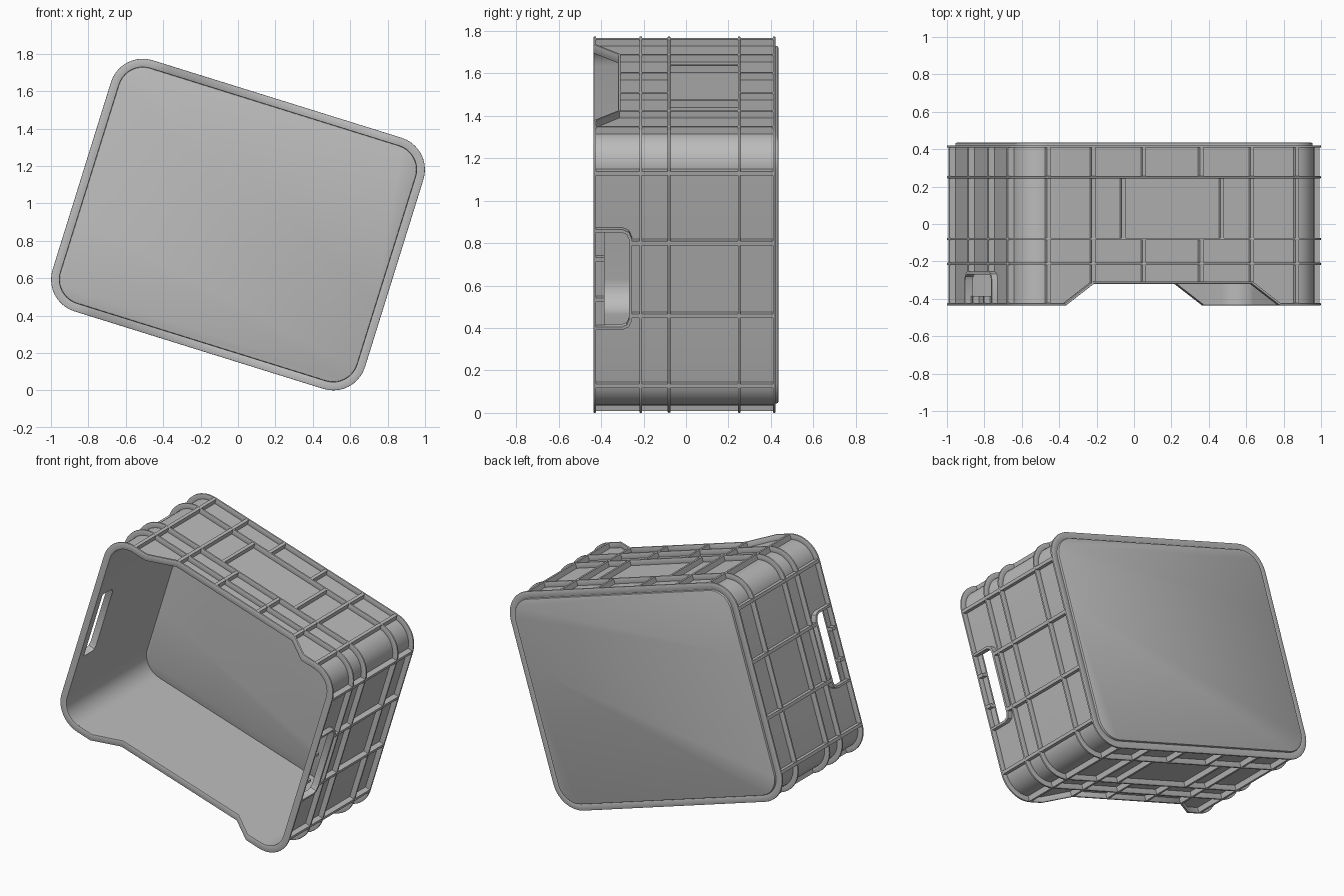
import bpy, bmesh, math
from mathutils import Matrix

if "Cube" in bpy.data.objects:
    bpy.data.objects.remove(bpy.data.objects["Cube"])

# Crate lies on its side, tilted about the depth axis
PLACE = Matrix.Translation((0, 0, 0.887)) @ Matrix.Rotation(math.radians(17.3), 4, 'Y')
HU, HV, R = 0.875, 0.703, 0.178      # half length, half width, corner radius
FRONT, BACK, DIP = -0.43, 0.42, -0.315
WALL = 0.04                          # depth of wall centre below the flange edge

grey = bpy.data.materials.new("grey_plastic")
grey.use_nodes = True
grey.diffuse_color = (0.5, 0.5, 0.5, 1)
grey.node_tree.nodes["Principled BSDF"].inputs["Base Color"].default_value = (0.5, 0.5, 0.5, 1)


def finish(name, bm, thickness=0, bevel=0):
    bmesh.ops.recalc_face_normals(bm, faces=bm.faces[:])
    mesh = bpy.data.meshes.new(name)
    bm.to_mesh(mesh)
    bm.free()
    mesh.materials.append(grey)
    ob = bpy.data.objects.new(name, mesh)
    bpy.context.collection.objects.link(ob)
    ob.matrix_world = PLACE
    bpy.ops.object.select_all(action='DESELECT')
    ob.select_set(True)
    bpy.context.view_layer.objects.active = ob
    if thickness:
        mod = ob.modifiers.new("thickness", 'SOLIDIFY')
        mod.thickness, mod.offset, mod.use_even_offset = thickness, 0, True
        bpy.ops.object.modifier_apply(modifier=mod.name)
    if bevel:
        mod = ob.modifiers.new("bevel", 'BEVEL')
        mod.width, mod.segments, mod.angle_limit = bevel, 2, math.radians(50)
        mod.limit_method = 'ANGLE'
        bpy.ops.object.modifier_apply(modifier=mod.name)
    bpy.ops.object.shade_smooth_by_angle(angle=math.radians(35))
    return ob


# Back edge of the handle hole at each distance from its middle
HOLE = {0.24: -0.30, 0.228: -0.274, 0.2: -0.262}
HOLE_FRONT = -0.385
hole_steps = sorted([-k for k in HOLE] + list(HOLE))


def outline(off):
    """Rounded rectangle, inset by off: (u, v, front edge, hole back edge or None)."""
    pts = []

    def corner(su, sv, start):
        for i in range(11):
            a = math.radians(start + 9 * i)
            pts.append((su * (HU - R) + (R - off) * math.cos(a),
                        sv * (HV - R) + (R - off) * math.sin(a), FRONT, None))

    for s, start in ((1, 0), (-1, 180)):
        for v in hole_steps:
            pts.append((s * (HU - off), s * v, FRONT, HOLE[abs(v)]))
        corner(s, s, start)
        for u, y in ((0.6, FRONT), (0.445, DIP), (-0.445, DIP), (-0.6, FRONT)):
            pts.append((s * u, s * (HV - off), y, None))
        corner(-s, s, start + 90)
    return pts


# Wall with lowered long sides and a handle hole in each short side
bm = bmesh.new()
pts = outline(WALL)
cols = []
for u, v, front, hole in pts:
    rows = (front, HOLE_FRONT, hole, BACK) if hole else (front, -0.3, -0.28, BACK)
    cols.append([bm.verts.new((u, y, v)) for y in rows])
for i, a in enumerate(cols):
    j = (i + 1) % len(cols)
    b = cols[j]
    for k in range(3):
        if not (k == 1 and pts[i][3] and pts[j][3]):
            bm.faces.new((a[k], b[k], b[k + 1], a[k + 1]))
finish("crate_wall", bm, 0.01)


# Flat flanges running around the wall
def flange(name, y=None, inner=0.045):
    bm = bmesh.new()
    loops = [[bm.verts.new((u, front + 0.001 if y is None else y, v))
              for u, v, front, _ in outline(off)] for off in (0, inner)]
    n = len(loops[0])
    for i in range(n):
        j = (i + 1) % n
        bm.faces.new((loops[0][i], loops[0][j], loops[1][j], loops[1][i]))
    finish(name, bm, 0.012, 0.003)


flange("rim_lip")
for name, y in (("upper_flange", -0.213), ("middle_flange", -0.08),
                ("lower_flange", 0.25), ("base_flange", 0.415)):
    flange(name, y, 0.04)

# Base panel
bm = bmesh.new()
bm.faces.new([bm.verts.new((u, 0.418, v)) for u, v, _, _ in outline(0.044)])
finish("base_panel", bm, 0.034, 0.008)


# Ribs between the flanges
def box(bm, lo, hi):
    size = [h - l for l, h in zip(lo, hi)]
    mid = [(h + l) / 2 for l, h in zip(lo, hi)]
    bmesh.ops.create_cube(bm, size=1, matrix=Matrix.Translation(mid) @ Matrix.Diagonal((*size, 1)))


LONG = ((0.696, FRONT, BACK), (0.445, DIP, BACK), (0.16, DIP, -0.08),
        (0.16, 0.25, BACK), (0.277, -0.08, 0.25))
SHORT = ((0.525, FRONT, BACK), (0.18, -0.262, BACK), (0.1, FRONT, HOLE_FRONT))
W, TOP, LOW = 0.01, 0.002, 0.038
long_bm, short_bm = bmesh.new(), bmesh.new()
for side in (1, -1):
    for m in (1, -1):
        for p, y0, y1 in LONG:
            a, b = sorted((side * (HV - TOP), side * (HV - LOW)))
            box(long_bm, (m * p - W, y0, a), (m * p + W, y1, b))
        for p, y0, y1 in SHORT:
            a, b = sorted((side * (HU - TOP), side * (HU - LOW)))
            box(short_bm, (a, y0, m * p - W), (b, y1, m * p + W))
finish("long_side_ribs", long_bm)
finish("short_side_ribs", short_bm)

# Raised frame around each handle hole
for name, s in (("left_handle_frame", 1), ("right_handle_frame", -1)):
    bm = bmesh.new()
    path = [(-0.24, FRONT)] + [(v, HOLE[abs(v)]) for v in hole_steps] + [(0.24, FRONT)]
    strip = [[bm.verts.new((s * (HU - d), y, v)) for d in (TOP, 0.045)] for v, y in path]
    for a, b in zip(strip, strip[1:]):
        bm.faces.new((a[0], b[0], b[1], a[1]))
    finish(name, bm, 0.014)
